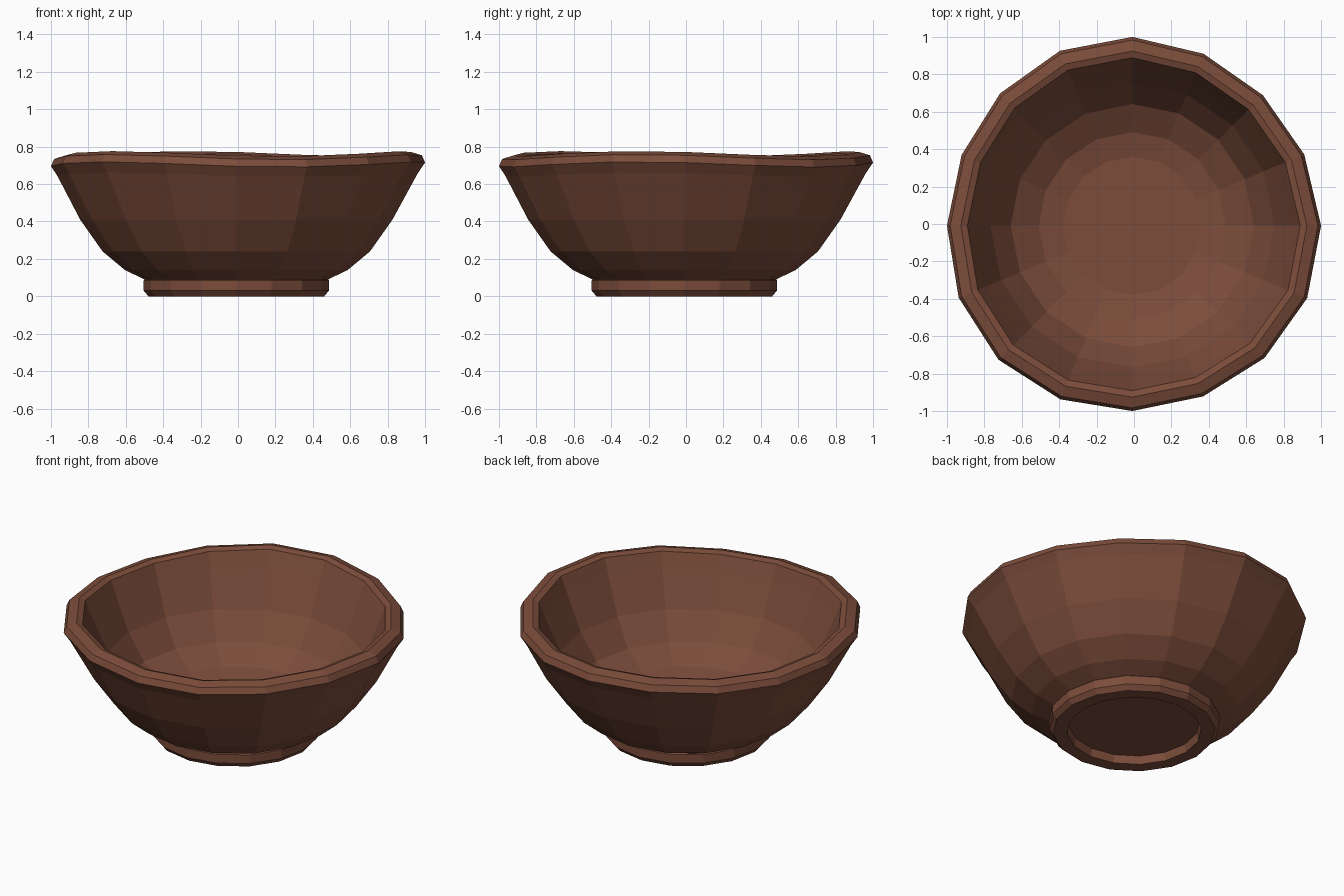
import bpy, bmesh, math

if "Cube" in bpy.data.objects:
    bpy.data.objects.remove(bpy.data.objects["Cube"], do_unlink=True)

SIDES = 16
CENTRE = -0.009

clay = bpy.data.materials.new("brown_clay")
clay.use_nodes = True
colour = (0.2, 0.073, 0.043, 1)
clay.diffuse_color = colour
clay.node_tree.nodes["Principled BSDF"].inputs["Base Color"].default_value = colour


def wobble(r, z, a):
    """Three soft waves that grow towards the rim, like a hand-thrown pot."""
    weight = min(max((z - 0.41) / 0.29, 0), 1)
    wave = -weight * math.cos(3 * (a - math.pi / 4))
    r *= 1 + 0.013 * wave
    return (CENTRE + r * math.cos(a), CENTRE + r * math.sin(a), z + 0.014 * wave)


def turned(name, profile):
    """Lathe a profile of (radius, height) and close both ends."""
    bm = bmesh.new()
    rings = [[bm.verts.new(wobble(r, z, math.tau * i / SIDES)) for i in range(SIDES)]
             for r, z in profile]
    for low, high in zip(rings, rings[1:]):
        for i in range(SIDES):
            j = (i + 1) % SIDES
            bm.faces.new((low[i], low[j], high[j], high[i]))
    bm.faces.new(rings[0])
    bm.faces.new(rings[-1])
    bmesh.ops.recalc_face_normals(bm, faces=bm.faces)
    mesh = bpy.data.meshes.new(name)
    bm.to_mesh(mesh)
    bm.free()
    mesh.materials.append(clay)
    obj = bpy.data.objects.new(name, mesh)
    bpy.context.collection.objects.link(obj)


# Recessed underside, chamfered edge and upright side of the foot
foot = [(0.38, 0.05), (0.39, 0), (0.47, 0), (0.495, 0.03), (0.495, 0.085)]

# Outer wall rising from the foot
outer_wall = [(0.49, 0.09), (0.595, 0.14), (0.715, 0.24), (0.835, 0.41), (0.963, 0.65)]

# Rounded rim
rim = [(1.0, 0.705), (0.983, 0.744), (0.925, 0.762), (0.89, 0.75)]

# Inner wall down to the flat floor
inner_wall = [(0.85, 0.65), (0.76, 0.44), (0.65, 0.28), (0.5, 0.19), (0.37, 0.16)]

# One continuous skin, with no hidden faces between foot and bowl
turned("bowl", foot + outer_wall + rim + inner_wall)
